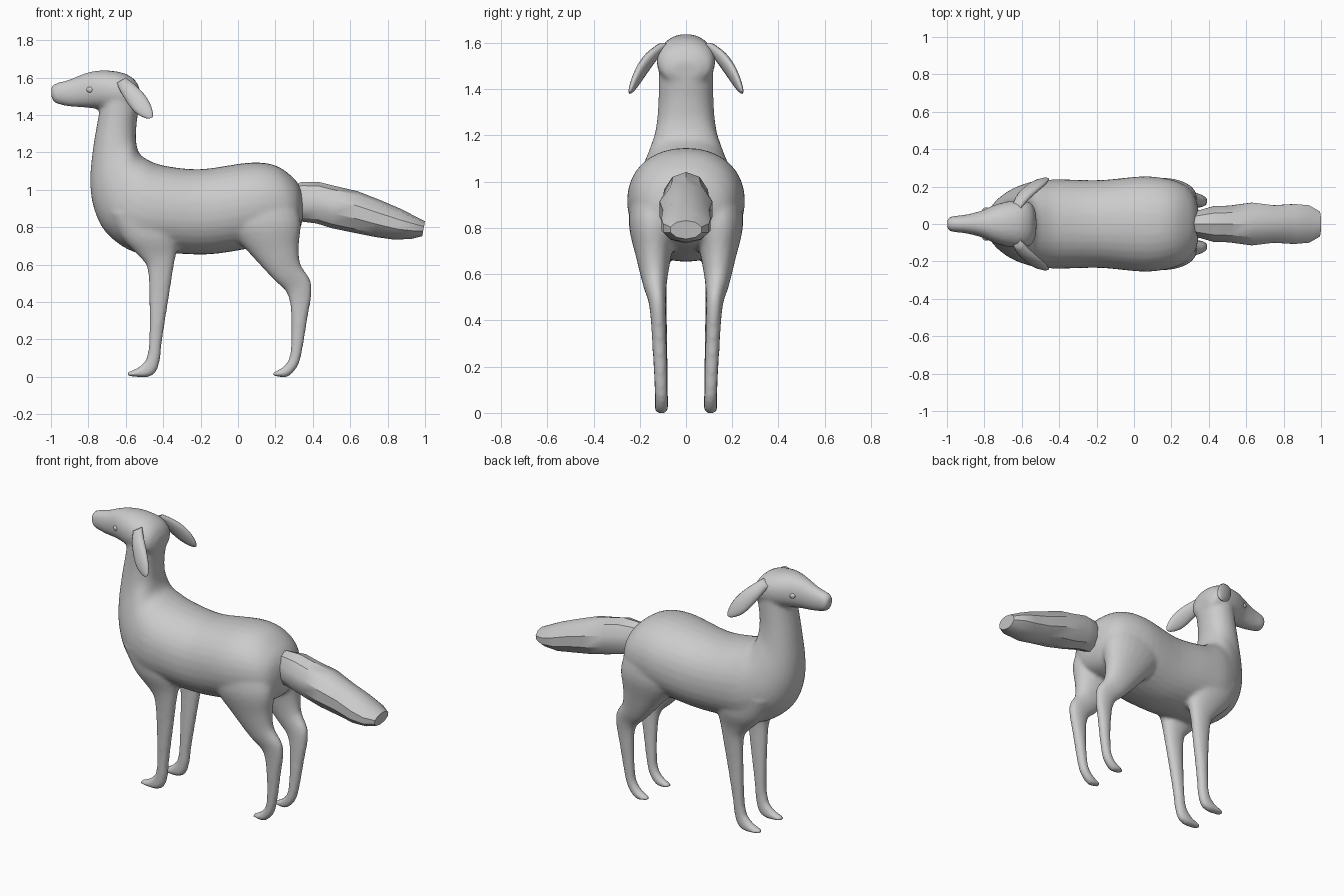
import bpy, bmesh, math
from mathutils import Vector

grey = bpy.data.materials.new("plain_grey")
grey.diffuse_color = (0.6, 0.6, 0.6, 1)


def spline(rows, steps):
    """Smoothly interpolate the section rows (Catmull-Rom)."""
    out, n = [], len(rows)
    for i in range(n - 1):
        p0, p1, p2, p3 = (rows[min(max(i + k, 0), n - 1)] for k in (-1, 0, 1, 2))
        for s in range(steps):
            t = s / steps
            out.append([0.5 * (2 * b + (c - a) * t + (2 * a - 5 * b + 4 * c - d) * t * t
                               + (3 * b - a - 3 * c + d) * t ** 3)
                        for a, b, c, d in zip(p0, p1, p2, p3)])
    return out + [list(rows[-1])]


def loft(bm, rows, sides=24, steps=4, mirror=1, power=0.93):
    """Row: two outline points (xa, za, xb, zb), centre y, half width."""
    rings = []
    for xa, za, xb, zb, y, w in spline(rows, steps):
        a, b = Vector((xa, 0, za)), Vector((xb, 0, zb))
        mid, u = (a + b) / 2, (a - b) / 2
        ring = []
        for k in range(sides):
            ang = 2 * math.pi * k / sides
            c, s = math.cos(ang), math.sin(ang)
            c = math.copysign(abs(c) ** power, c)
            s = math.copysign(abs(s) ** power, s)
            p = mid + u * c
            ring.append(bm.verts.new((p.x, mirror * (y + max(w, 0.002) * s), p.z)))
        rings.append(ring)
    faces = [bm.faces.new(rings[0]), bm.faces.new(rings[-1][::-1])]
    for r, q in zip(rings, rings[1:]):
        for k in range(sides):
            j = (k + 1) % sides
            faces.append(bm.faces.new((r[k], q[k], q[j], r[j])))
    bmesh.ops.recalc_face_normals(bm, faces=faces)


def finish(name, bm, angle=60):
    me = bpy.data.meshes.new(name)
    bm.to_mesh(me)
    bm.free()
    ob = bpy.data.objects.new(name, me)
    bpy.context.collection.objects.link(ob)
    me.materials.append(grey)
    bpy.ops.object.select_all(action='DESELECT')
    ob.select_set(True)
    bpy.context.view_layer.objects.active = ob
    bpy.ops.object.shade_smooth_by_angle(angle=math.radians(angle))
    return ob


# Torso curving up into the neck
torso = [
    (.345, .99, .35, .90, 0, .05), (.30, 1.06, .335, .80, 0, .16),
    (.20, 1.13, .27, .73, 0, .225), (.06, 1.145, .08, .69, 0, .255),
    (-.20, 1.11, -.15, .655, 0, .235), (-.40, 1.13, -.36, .66, 0, .238),
    (-.49, 1.165, -.55, .665, 0, .232), (-.53, 1.20, -.70, .765, 0, .20),
    (-.545, 1.26, -.77, .90, 0, .165), (-.545, 1.31, -.79, 1.05, 0, .137),
    (-.54, 1.37, -.775, 1.22, 0, .122), (-.53, 1.44, -.75, 1.37, 0, .118),
    (-.53, 1.51, -.73, 1.48, 0, .118)]
# Muzzle to back of skull
head = [
    (-1.0, 1.545, -.998, 1.50, 0, .02), (-.98, 1.567, -.98, 1.465, 0, .04),
    (-.90, 1.59, -.90, 1.445, 0, .05), (-.82, 1.622, -.82, 1.44, 0, .07),
    (-.75, 1.637, -.75, 1.432, 0, .10), (-.68, 1.637, -.68, 1.42, 0, .12),
    (-.60, 1.62, -.60, 1.42, 0, .127), (-.545, 1.58, -.55, 1.42, 0, .11),
    (-.52, 1.52, -.53, 1.44, 0, .06)]
# Shoulder to toe
front_leg = [
    (-.70, .88, -.30, .88, .12, .10), (-.62, .74, -.31, .76, .125, .085),
    (-.53, .645, -.33, .66, .125, .055), (-.485, .58, -.345, .58, .125, .042),
    (-.475, .42, -.37, .42, .118, .035), (-.475, .20, -.405, .20, .11, .031),
    (-.49, .10, -.415, .10, .107, .029), (-.52, .062, -.435, .03, .106, .029),
    (-.55, .042, -.475, 0, .106, .029), (-.585, .028, -.545, 0, .106, .027),
    (-.597, .02, -.592, .002, .106, .016)]
# Thigh to toe
hind_leg = [
    (-.10, .95, .28, 1.0, .13, .10), (-.06, .80, .335, .84, .14, .108),
    (.08, .64, .325, .70, .14, .075), (.19, .52, .335, .60, .135, .052),
    (.265, .44, .395, .49, .123, .036), (.285, .30, .37, .30, .115, .031),
    (.28, .13, .335, .10, .108, .028), (.255, .068, .305, .035, .106, .028),
    (.22, .04, .265, 0, .106, .028), (.195, .027, .22, 0, .106, .026),
    (.18, .018, .186, .002, .106, .015)]

# Body, head and legs fused into one smooth skin
bm = bmesh.new()
loft(bm, torso, 32)
loft(bm, head)
for side in (1, -1):
    loft(bm, front_leg, mirror=side)
    loft(bm, hind_leg, mirror=side)
body = finish("body_head_and_legs", bm, 180)
remesh = body.modifiers.new("fuse", 'REMESH')
remesh.mode = 'VOXEL'
remesh.voxel_size = 0.012
remesh.use_smooth_shade = True
smooth = body.modifiers.new("soften", 'SMOOTH')
smooth.factor = 0.5
smooth.iterations = 6

# Bushy tail with an angular tip
tail = [
    (.29, 1.02, .30, .85, 0, .05), (.34, 1.042, .34, .83, 0, .075),
    (.43, 1.042, .42, .82, 0, .10), (.52, 1.02, .50, .795, 0, .103),
    (.64, .992, .62, .77, 0, .12), (.76, .945, .73, .748, 0, .105),
    (.87, .898, .84, .733, 0, .112), (.94, .862, .93, .738, 0, .105),
    (1.0, .832, .985, .752, 0, .07)]
bm = bmesh.new()
loft(bm, tail, sides=10, steps=1, power=1)
finish("tail", bm, 35)

# Drooping leaf-shaped ears
ear = [
    (-.60, 1.60, -.65, 1.57, .10, .028), (-.555, 1.565, -.625, 1.52, .148, .03),
    (-.505, 1.515, -.585, 1.455, .19, .026), (-.47, 1.46, -.545, 1.41, .218, .02),
    (-.455, 1.41, -.50, 1.385, .236, .012), (-.457, 1.388, -.475, 1.38, .243, .004)]
for side, label in ((1, "left"), (-1, "right")):
    bm = bmesh.new()
    loft(bm, ear, sides=14, steps=3, mirror=side, power=1)
    finish(label + "_ear", bm)

# Small eye bumps
for side, label in ((1, "left"), (-1, "right")):
    bm = bmesh.new()
    bmesh.ops.create_uvsphere(bm, u_segments=14, v_segments=8, radius=0.02)
    for v in bm.verts:
        v.co = Vector((v.co.x - .79, v.co.y * .6 + side * .077, v.co.z * .8 + 1.535))
    finish(label + "_eye", bm)
